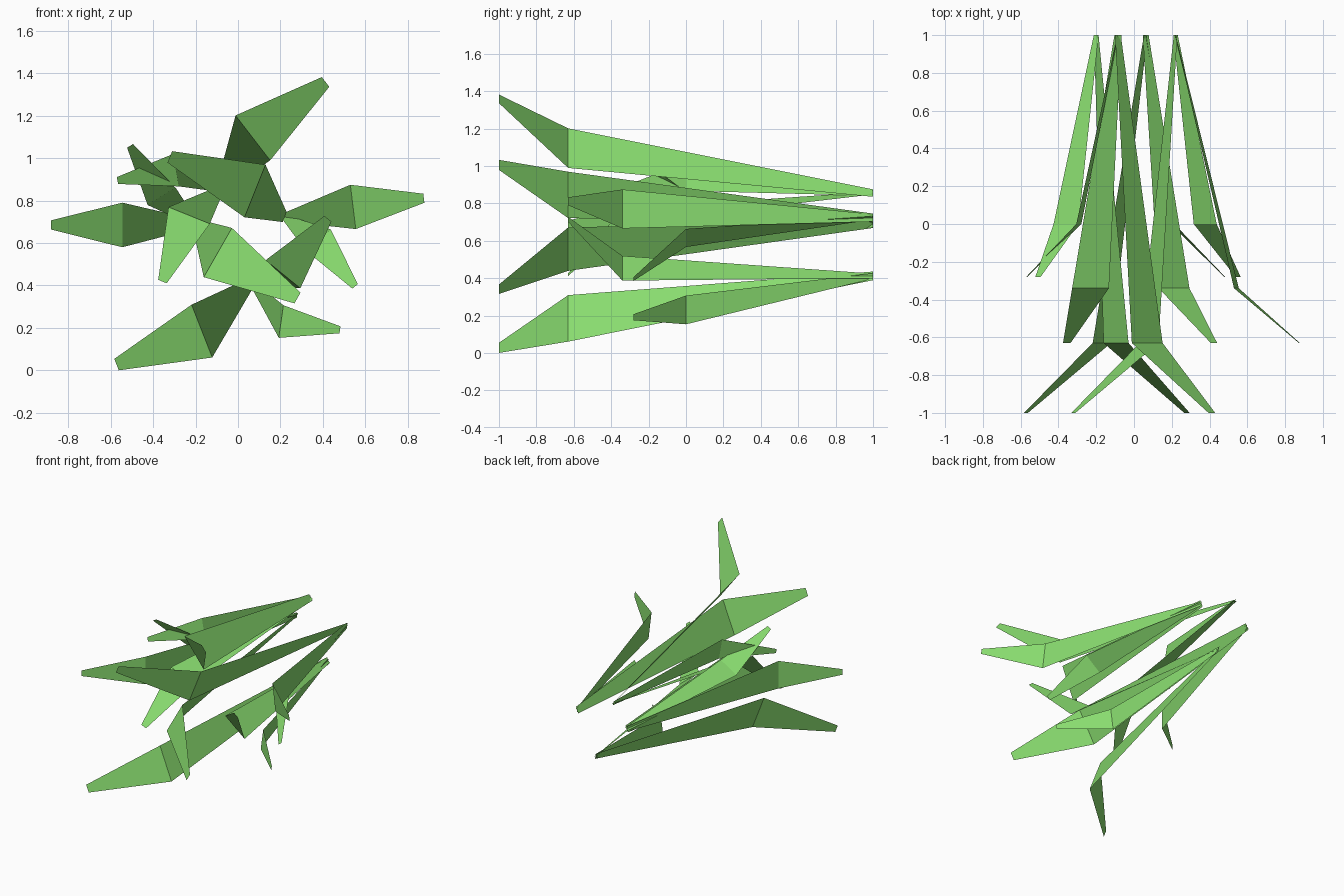
import bpy, bmesh
from math import cos, sin, radians
from mathutils import Vector

if "Cube" in bpy.data.objects:
    bpy.data.objects.remove(bpy.data.objects["Cube"])

green = bpy.data.materials.new("leaf_green")
green.diffuse_color = (0.25, 0.72, 0.16, 1)
green.use_nodes = True
green.node_tree.nodes["Principled BSDF"].inputs["Base Color"].default_value = green.diffuse_color

# Per size: y of fold, y of tip, sideways reach of tip, widths at root, fold, tip
SIZES = {
    "large": (-0.63, -1.0, 0.432, 0.05, 0.267, 0.058),
    "medium": (-0.34, -0.63, 0.336, 0.04, 0.21, 0.043),
    "small": (0.0, -0.28, 0.28, 0.03, 0.155, 0.033),
}

# Per tuft: root (x, z), then each blade's fold centre (x, z) and tip direction in degrees
TUFTS = {
    "upper": ((-0.085, 0.855), {"large": (0.07, 1.095, 37.6),
                                "medium": (-0.23, 0.73, -112),
                                "small": (-0.292, 0.943, 190)}),
    "right": ((0.22, 0.722), {"large": (0.08, 0.845, 158.2),
                              "medium": (0.542, 0.77, 7),
                              "small": (0.377, 0.615, -51.5)}),
    "left": ((-0.2, 0.69), {"large": (-0.095, 0.555, -29.7),
                            "medium": (-0.545, 0.685, 180),
                            "small": (-0.36, 0.82, 122)}),
    "lower": ((0.062, 0.412), {"large": (-0.17, 0.185, -158.6),
                               "medium": (0.212, 0.453, 51),
                               "small": (0.203, 0.23, -8)}),
}


def blade(name, root, fold, angle, size):
    """Folded leaf made of two flat tapering strips."""
    fold_y, tip_y, reach, *widths = SIZES[size]
    a = radians(angle)
    out = Vector((cos(a), 0, sin(a)))
    across = Vector((-sin(a), 0, cos(a)))
    mid = Vector((fold[0], fold_y, fold[1]))
    tip = mid + out * reach
    tip.y = tip_y
    spine = [Vector((root[0], 1, root[1])), mid, tip]

    bm = bmesh.new()
    rows = [[bm.verts.new(p + across * s * w / 2) for s in (-1, 1)]
            for p, w in zip(spine, widths)]
    for r, q in zip(rows, rows[1:]):
        bm.faces.new((r[0], r[1], q[1], q[0]))
    mesh = bpy.data.meshes.new(name)
    bm.to_mesh(mesh)
    bm.free()
    mesh.materials.append(green)
    bpy.context.collection.objects.link(bpy.data.objects.new(name, mesh))


# Four tufts of three blades each
for tuft, (root, blades) in TUFTS.items():
    for size, (x, z, angle) in blades.items():
        blade(f"{tuft}_{size}_blade", root, (x, z), angle, size)
